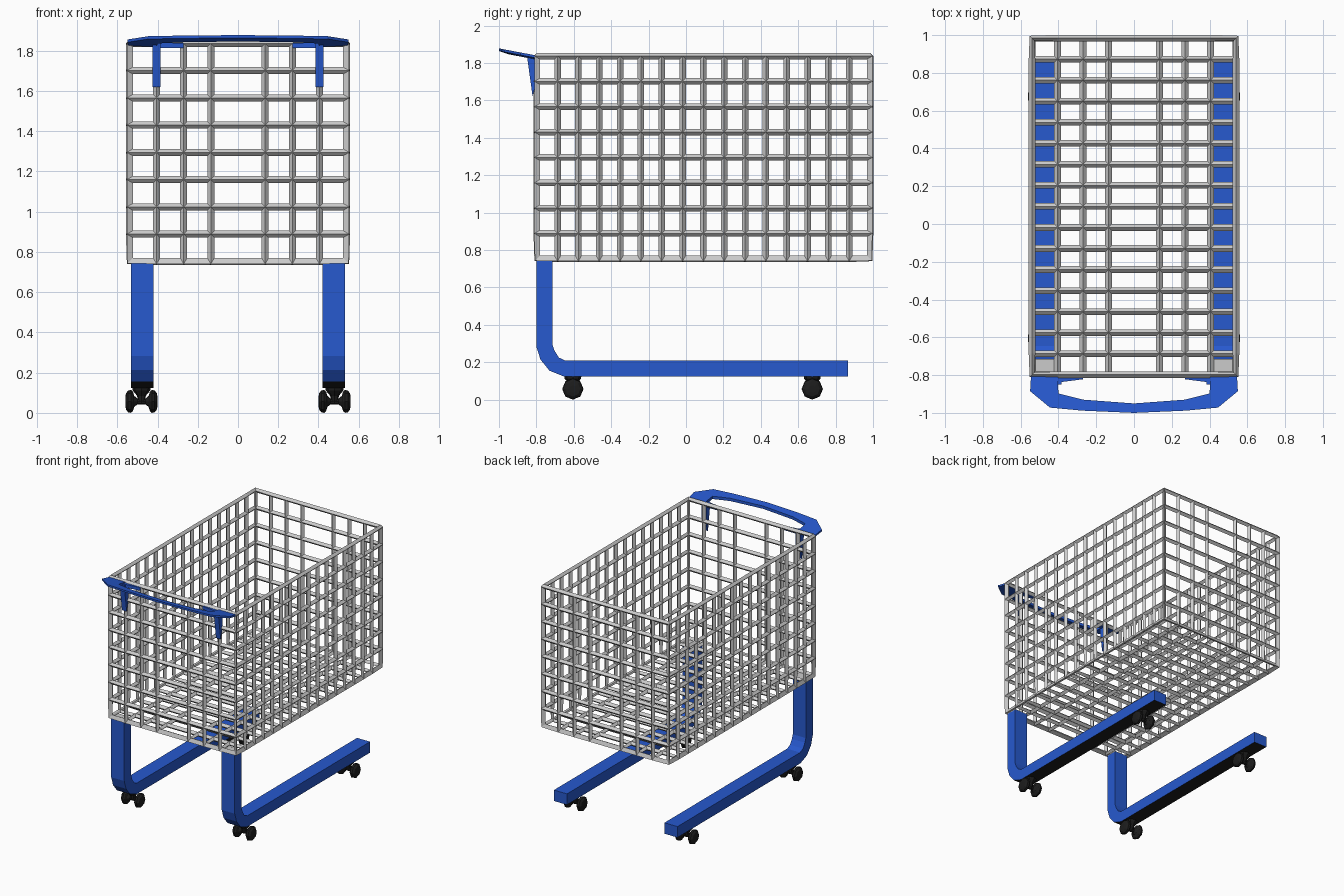
import bpy, bmesh, math
from mathutils import Matrix

if "Cube" in bpy.data.objects:
    bpy.data.objects.remove(bpy.data.objects["Cube"])


def material(name, rgb):
    m = bpy.data.materials.new(name)
    m.diffuse_color = (*rgb, 1)
    m.use_nodes = True
    m.node_tree.nodes["Principled BSDF"].inputs["Base Color"].default_value = m.diffuse_color
    return m


BLUE = material("blue_paint", (0.02, 0.1, 0.62))
BLACK = material("black_rubber", (0.012, 0.012, 0.012))


def finish(name, bm, mats=(), mirror=False):
    bmesh.ops.remove_doubles(bm, verts=bm.verts, dist=1e-5)
    bmesh.ops.recalc_face_normals(bm, faces=bm.faces)
    me = bpy.data.meshes.new(name)
    bm.to_mesh(me)
    bm.free()
    ob = bpy.data.objects.new(name, me)
    bpy.context.collection.objects.link(ob)
    for m in mats:
        me.materials.append(m)
    if mirror:
        mod = ob.modifiers.new("mirror", "MIRROR")
        mod.use_mirror_merge = True
    return ob


def loft(bm, rings, caps=True):
    """Skin closed rings of points that all have the same count."""
    vs = [[bm.verts.new(p) for p in r] for r in rings]
    n = len(vs[0])
    for a, b in zip(vs, vs[1:]):
        for i in range(n):
            j = (i + 1) % n
            bm.faces.new((a[i], a[j], b[j], b[i]))
    if caps:
        bm.faces.new(vs[0])
        bm.faces.new(vs[-1][::-1])


def lathe(bm, profile, axis, centre, sides=8):
    """Rings of (position along axis, radius) about the x or z axis."""
    rings = []
    for t, r in profile:
        ring = []
        for k in range(sides):
            a = 2 * math.pi * k / sides
            u, v = r * math.sin(a), r * math.cos(a)
            p = (t, u, v) if axis == "x" else (u, v, t)
            ring.append([c + d for c, d in zip(centre, p)])
        rings.append(ring)
    loft(bm, rings)


# Basket: open box of grid faces turned into diamond-section wires
xs = [-0.54, -0.405, -0.27, -0.135, 0.135, 0.27, 0.405, 0.54]
ys = [-0.798 + 1.782 * i / 16 for i in range(17)]
zs = [0.753 + 1.084 * i / 8 for i in range(9)]
bm = bmesh.new()


def grid(us, vs, place):
    for u0, u1 in zip(us, us[1:]):
        for v0, v1 in zip(vs, vs[1:]):
            corners = ((u0, v0), (u1, v0), (u1, v1), (u0, v1))
            bm.faces.new([bm.verts.new(place(u, v)) for u, v in corners])


grid(xs, ys, lambda u, v: (u, v, zs[0]))
for x in (xs[0], xs[-1]):
    grid(ys, zs, lambda u, v: (x, u, v))
for y in (ys[0], ys[-1]):
    grid(xs, zs, lambda u, v: (u, y, v))
basket = finish("basket", bm)
wire = basket.modifiers.new("wires", "WIREFRAME")
wire.thickness = 0.035
wire.use_even_offset = True
wire.use_boundary = True
wire.use_replace = True

# Legs: bent rectangular tubes, upright at the front and running back
outer = [(-0.80, 0.742), (-0.80, 0.283), (-0.778, 0.214), (-0.73, 0.155),
         (-0.65, 0.123), (0.865, 0.123)]
inner = [(-0.714, 0.742), (-0.714, 0.294), (-0.703, 0.262), (-0.68, 0.225),
         (-0.645, 0.208), (0.865, 0.208)]
X0, X1 = 0.42, 0.532
bm = bmesh.new()
loft(bm, [[(X0, *o), (X1, *o), (X1, *i), (X0, *i)] for o, i in zip(outer, inner)])
bmesh.ops.recalc_face_normals(bm, faces=bm.faces)
for f in bm.faces:
    f.material_index = 1 if f.normal.z < -0.9 else 0
finish("legs", bm, (BLUE, BLACK), mirror=True)

# Grey caps on the leg tops
bm = bmesh.new()
bmesh.ops.create_cube(bm, size=1, matrix=Matrix.Translation((0.476, -0.757, 0.744))
                      @ Matrix.Diagonal((0.112, 0.086, 0.006, 1)))
finish("leg_caps", bm, mirror=True)

# Casters: twin eight-sided wheels on a waisted axle below a tapered stem
wheel = [(0.0, 0.016), (0.02, 0.014), (0.036, 0.028), (0.042, 0.048), (0.052, 0.057),
         (0.066, 0.054), (0.077, 0.04), (0.08, 0.02)]
for label, y in (("front", -0.605), ("rear", 0.675)):
    bm = bmesh.new()
    for s in (-1, 1):
        lathe(bm, [(s * t, r) for t, r in wheel], "x", (0.48, y, 0.057))
    lathe(bm, [(0.13, 0.046), (0.112, 0.044), (0.085, 0.022), (0.05, 0.016)],
          "z", (0.48, y, 0))
    finish(label + "_casters", bm, (BLACK,), mirror=True)


# Handle: thin tilted band curving round in front of the basket
def top_z(y):
    return 1.84 + 0.19 * (-0.8 - y)


stations = [((0.0, -1.0), (0.0, -0.95)), ((0.275, -0.988), (0.27, -0.93)),
            ((0.445, -0.972), (0.40, -0.897)), ((0.55, -0.885), (0.402, -0.86)),
            ((0.545, -0.80), (0.402, -0.80))]
bm = bmesh.new()
rings = []
for (ox, oy), (ix, iy) in stations:
    zo, zi = top_z(oy), top_z(iy)
    rings.append([(ox, oy, zo), (ix, iy, zi), (ix, iy, zi - 0.022), (ox, oy, zo - 0.014)])
loft(bm, rings, caps=False)
bm.verts.ensure_lookup_table()
bm.faces.new(bm.verts[-4:])
finish("handle", bm, (BLUE,), mirror=True)

# Handle gussets: short wedges along the front rim
bm = bmesh.new()
loft(bm, [[(0.41, -0.80, z), (0.41, -0.84, z), (0.27, -0.822, z), (0.27, -0.80, z)]
          for z in (1.814, 1.838)])
finish("handle_gussets", bm, (BLUE,), mirror=True)

# Handle brackets: tapered props down the front wall
bm = bmesh.new()
loft(bm, [[(x, -0.80, 1.836), (x, -0.85, 1.836), (x, -0.82, 1.62), (x, -0.80, 1.70)]
          for x in (0.385, 0.425)])
finish("handle_brackets", bm, (BLUE,), mirror=True)
